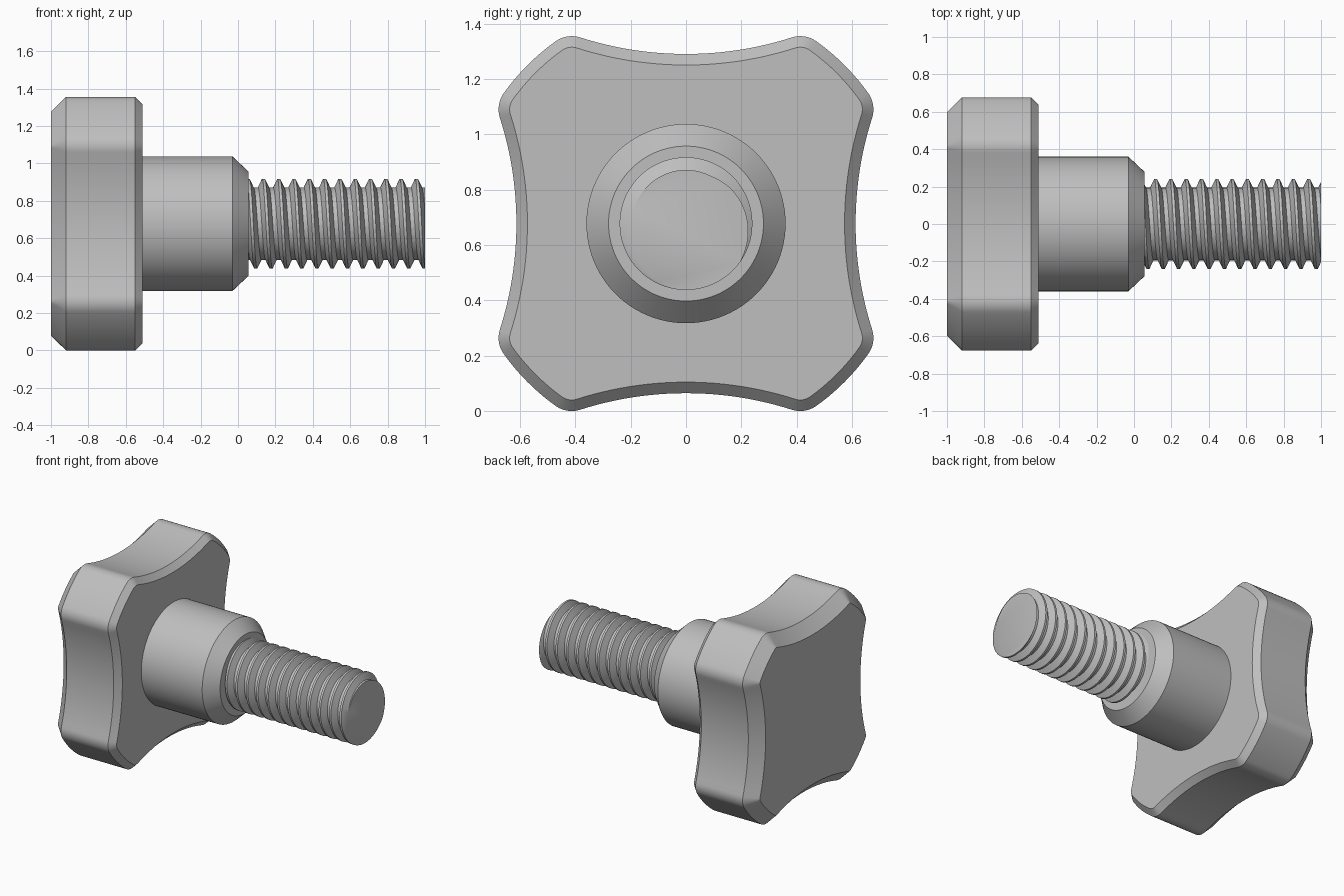
import bpy, bmesh, math
from math import pi, sin, cos, atan2

cube = bpy.data.objects.get("Cube")
if cube:
    bpy.data.objects.remove(cube, do_unlink=True)

AXIS_Z = 0.6775  # height of the screw axis

metal = bpy.data.materials.new("plain grey")
metal.use_nodes = True
GREY = (0.52, 0.52, 0.52, 1)
metal.diffuse_color = GREY
metal.node_tree.nodes["Principled BSDF"].inputs["Base Color"].default_value = GREY


def finish(name, bm):
    """Turn a bmesh built around the x axis into a shaded object."""
    bmesh.ops.recalc_face_normals(bm, faces=bm.faces)
    mesh = bpy.data.meshes.new(name)
    bm.to_mesh(mesh)
    bm.free()
    mesh.materials.append(metal)
    obj = bpy.data.objects.new(name, mesh)
    obj.location.z = AXIS_Z
    bpy.context.collection.objects.link(obj)
    bpy.ops.object.select_all(action="DESELECT")
    obj.select_set(True)
    bpy.context.view_layer.objects.active = obj
    bpy.ops.object.shade_smooth_by_angle(angle=math.radians(30))
    return obj


def loft(name, sections):
    """Join (x, outline) sections with walls and close both ends."""
    bm = bmesh.new()
    rings = [[bm.verts.new((x, y, z)) for y, z in pts] for x, pts in sections]
    n = len(rings[0])
    for a, b in zip(rings, rings[1:]):
        for i in range(n):
            j = (i + 1) % n
            bm.faces.new((a[i], a[j], b[j], b[i]))
    bm.faces.new(rings[0])
    bm.faces.new(rings[-1])
    return finish(name, bm)


def arc(cx, cy, r, a0, a1, steps):
    angles = [a0 + (a1 - a0) * i / steps for i in range(steps)]
    return [(cx + r * cos(t), cy + r * sin(t)) for t in angles]


def knob_outline(inset):
    """Four rounded lobes with shallow scooped sides, offset inward."""
    lobe, fillet, half, waist = 0.81, 0.1, AXIS_Z, 0.613
    b = half - fillet
    a = math.sqrt((lobe - fillet) ** 2 - b * b)
    e = waist - b
    scoop = (a * a + e * e - fillet ** 2) / (2 * (fillet - e))
    c = atan2(b - waist - scoop, a)
    f = atan2(b, a)
    r = fillet - inset
    side = arc(0, waist + scoop, scoop + inset, -pi - c, c, 24)
    side += arc(a, b, r, c + pi, f, 8)
    side += arc(0, 0, lobe - inset, f, pi / 2 - f, 10)
    side += arc(b, a, r, pi / 2 - f, -pi / 2 - c, 8)
    pts = []
    for _ in range(4):
        pts += side
        side = [(y, -x) for x, y in side]
    return pts


def circle(r):
    return arc(0, 0, r, 0, 2 * pi, 96)


# Knob with a wide chamfer on the outer face and a narrow one on the inner
loft("knob", [(x, knob_outline(d)) for x, d in
              ((-1, 0.08), (-0.92, 0), (-0.55, 0), (-0.51, 0.04))])

# Shank with chamfered end
loft("shank", [(x, circle(r)) for x, r in
               ((-0.53, 0.36), (-0.03, 0.36), (0.055, 0.28))])

# Right-handed thread
PITCH, CREST_X = 0.0818, 0.954
CREST, ROOT = 0.24, 0.194
FLAT, FOOT = 0.09, 0.36  # half widths of crest and start of root, in pitches
START, END, SEGS = 0.045, 1.0, 72


def thread_radius(x, turn):
    phase = (x - CREST_X) / PITCH - turn
    dist = abs(phase - round(phase))
    t = min(max((dist - FLAT) / (FOOT - FLAT), 0), 1)
    return CREST + (ROOT - CREST) * t


bm = bmesh.new()
columns = []
for s in range(SEGS + 1):
    turn = s / SEGS
    angle = pi / 2 + 2 * pi * turn
    column = []
    for k in range(-14, 4):
        for offset in (-FOOT, -FLAT, FLAT, FOOT):
            x = CREST_X + PITCH * (k + turn + offset)
            x = min(max(x, START), END)
            r = thread_radius(x, turn)
            column.append(bm.verts.new((x, r * cos(angle), r * sin(angle))))
    columns.append(column)
for a, b in zip(columns, columns[1:]):
    for i in range(len(a) - 1):
        bm.faces.new((a[i], a[i + 1], b[i + 1], b[i]))
bmesh.ops.remove_doubles(bm, verts=bm.verts, dist=0.00005)
# Flat caps at both ends of the thread
for end in (START, END):
    rim = [e for e in bm.edges if e.is_boundary
           and all(abs(v.co.x - end) < 0.0002 for v in e.verts)]
    bmesh.ops.holes_fill(bm, edges=rim, sides=0)
finish("threaded_rod", bm)
